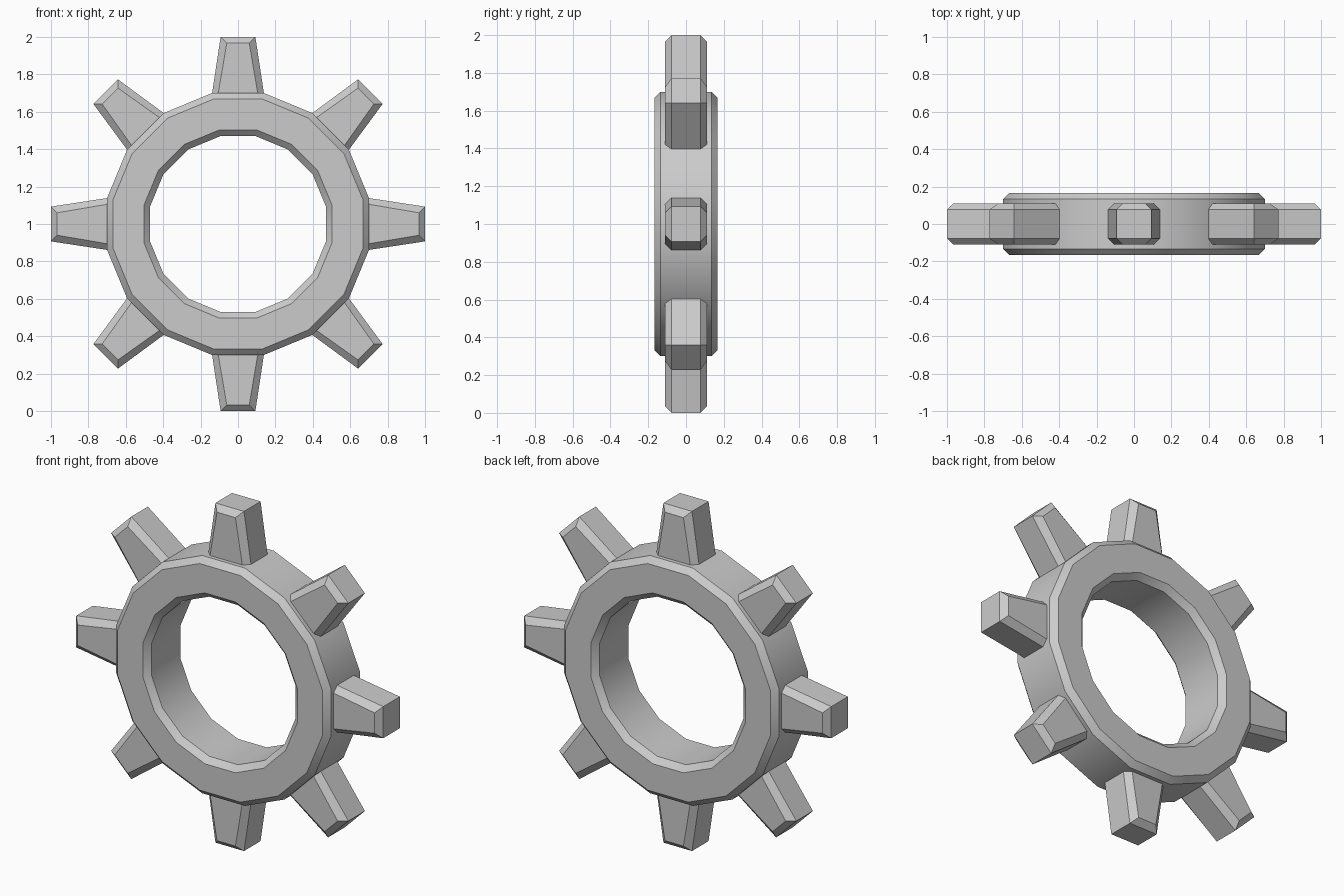
import bpy, bmesh
from math import pi, cos, sin
from mathutils import Matrix, Vector

if "Cube" in bpy.data.objects:
    bpy.data.objects.remove(bpy.data.objects["Cube"])

SIDES, TEETH, CENTRE_Z = 16, 8, 1.0
C = 0.033  # chamfer size


def finish(bm, name):
    bmesh.ops.recalc_face_normals(bm, faces=bm.faces)
    mesh = bpy.data.meshes.new(name)
    bm.to_mesh(mesh)
    bm.free()
    obj = bpy.data.objects.new(name, mesh)
    bpy.context.collection.objects.link(obj)
    obj.location.z = CENTRE_Z
    bpy.ops.object.select_all(action='DESELECT')
    obj.select_set(True)
    bpy.context.view_layer.objects.active = obj
    return obj


# Ring: chamfered profile (distance to flat, y) swept round 16 sides
def make_ring(inner, outer, depth):
    d = depth
    profile = [(outer - C, -d), (outer, C - d), (outer, d - C), (outer - C, d),
               (inner + C, d), (inner, d - C), (inner, C - d), (inner + C, -d)]
    bm = bmesh.new()
    k = 1 / cos(pi / SIDES)
    loops = []
    for i in range(SIDES):
        a = 2 * pi * (i + 0.5) / SIDES
        loops.append([bm.verts.new((r * k * cos(a), y, r * k * sin(a))) for r, y in profile])
    n = len(profile)
    for i in range(SIDES):
        p, q = loops[i], loops[(i + 1) % SIDES]
        for j in range(n):
            bm.faces.new((p[j], p[(j + 1) % n], q[(j + 1) % n], q[j]))
    finish(bm, "ring")
    bpy.ops.object.shade_smooth_by_angle(angle=pi / 6)


# Tooth: tapered block with chamfered front and back edges
def make_tooth(index, r0=0.69, r1=1.0, w0=0.14, w1=0.093, d=0.11):
    def loop(w, r_side, r_face):
        return [Vector(p) for p in (
            (w, C - d, r_side), (w, d - C, r_side), (w - C, d, r_face), (C - w, d, r_face),
            (-w, d - C, r_side), (-w, C - d, r_side), (C - w, -d, r_face), (w - C, -d, r_face))]
    bm = bmesh.new()
    rot = Matrix.Rotation(2 * pi * index / TEETH, 3, 'Y')
    base = [bm.verts.new(rot @ p) for p in loop(w0, r0, r0)]
    tip = [bm.verts.new(rot @ p) for p in loop(w1, r1, r1 - C)]
    for i in range(8):
        j = (i + 1) % 8
        bm.faces.new((base[i], base[j], tip[j], tip[i]))
    bm.faces.new(base)
    for ids in ((0, 1, 4, 5), (1, 2, 3, 4), (5, 6, 7, 0)):
        bm.faces.new([tip[i] for i in ids])
    finish(bm, f"tooth_{index + 1}")


make_ring(0.47, 0.70, 0.167)
for t in range(TEETH):
    make_tooth(t)
